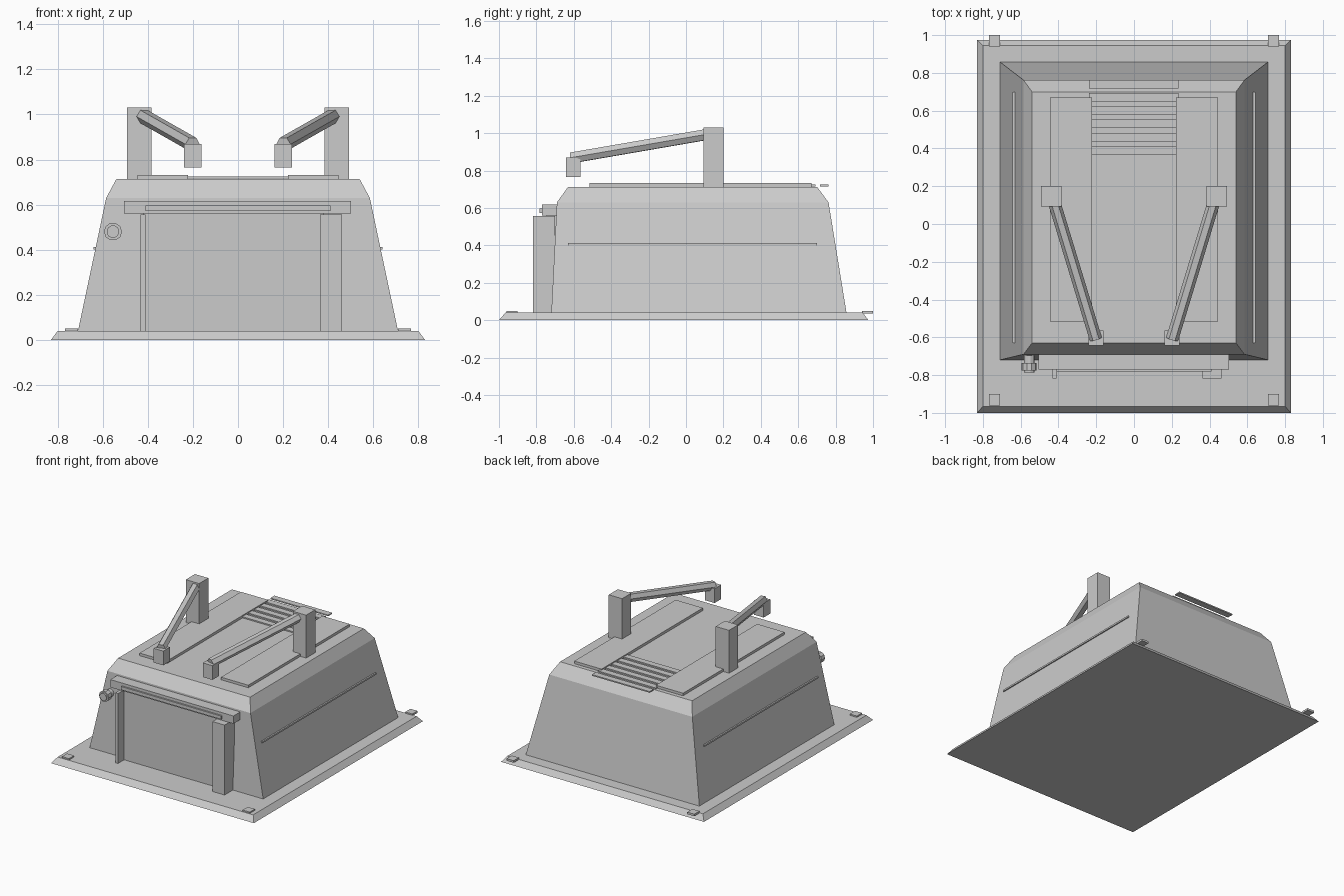
import bpy, bmesh, math
from mathutils import Vector

if "Cube" in bpy.data.objects:
    bpy.data.objects.remove(bpy.data.objects["Cube"])


def obj_from_bm(name, bm):
    bmesh.ops.recalc_face_normals(bm, faces=bm.faces)
    me = bpy.data.meshes.new(name)
    bm.to_mesh(me)
    bm.free()
    ob = bpy.data.objects.new(name, me)
    bpy.context.collection.objects.link(ob)
    return ob


def loft(name, rings):
    """Stack rectangular rings (half_width, y0, y1, z) into a closed solid."""
    bm = bmesh.new()
    loops = [[bm.verts.new(p) for p in ((-w, y0, z), (w, y0, z), (w, y1, z), (-w, y1, z))]
             for w, y0, y1, z in rings]
    bm.faces.new(loops[0])
    bm.faces.new(loops[-1])
    for a, b in zip(loops, loops[1:]):
        for i in range(4):
            j = (i + 1) % 4
            bm.faces.new((a[i], a[j], b[j], b[i]))
    return obj_from_bm(name, bm)


def box(name, x, y, z):
    """Box from (min, max) ranges."""
    bm = bmesh.new()
    bmesh.ops.create_cube(bm, size=1)
    for v in bm.verts:
        v.co = [r[0] + (c + 0.5) * (r[1] - r[0]) for r, c in zip((x, y, z), v.co)]
    return obj_from_bm(name, bm)


def rod(name, a, b, r, sides, spin=0.0):
    """Polygonal rod from a to b; spin=0 puts a corner sideways."""
    a, b = Vector(a), Vector(b)
    d = (b - a).normalized()
    u = d.cross(Vector((0, 0, 1))).normalized()
    w = u.cross(d)
    bm = bmesh.new()
    ends = []
    for p in (a, b):
        ends.append([bm.verts.new(p + r * (u * math.cos(t) + w * math.sin(t)))
                     for t in (spin + 2 * math.pi * i / sides for i in range(sides))])
        bm.faces.new(ends[-1])
    for i in range(sides):
        j = (i + 1) % sides
        bm.faces.new((ends[0][i], ends[0][j], ends[1][j], ends[1][i]))
    return obj_from_bm(name, bm)


# Base plate with sloped rim, and tapered housing with chamfered roof
loft("base_plate", [(0.83, -1.0, 0.975, 0), (0.80, -0.965, 0.945, 0.04)])
loft("housing", [(0.71, -0.72, 0.858, 0.04), (0.585, -0.69, 0.762, 0.63), (0.54, -0.63, 0.70, 0.713)])

# Mirrored parts
for s, side in ((-1, "left"), (1, "right")):
    def mx(a, b):
        return sorted((s * a, s * b))
    # Corner tabs
    box(f"front_tab_{side}", mx(0.71, 0.768), (-0.96, -0.90), (0.035, 0.05))
    box(f"rear_tab_{side}", mx(0.71, 0.768), (0.94, 1.0), (0.035, 0.05))
    # Side trim and roof panel
    box(f"side_trim_{side}", mx(0.62, 0.642), (-0.63, 0.70), (0.40, 0.412))
    box(f"roof_panel_{side}", mx(0.222, 0.445), (-0.515, 0.67), (0.70, 0.732))
    # Roof post, hexagonal arm and hanging tip
    box(f"arm_post_{side}", mx(0.383, 0.492), (0.093, 0.20), (0.70, 1.03))
    rod(f"arm_{side}", (s * 0.433, 0.15, 0.999), (s * 0.202, -0.61, 0.868), 0.033, 6)
    box(f"arm_tip_{side}", mx(0.162, 0.24), (-0.642, -0.565), (0.765, 0.87))

# Rear roof vent slats
for i in range(6):
    y = 0.39 + 0.07 * i
    box(f"vent_slat_{i + 1}", (-0.237, 0.235), (y - 0.023, y + 0.023), (0.715, 0.724))

# Front door, header and door posts
box("door_panel", (-0.42, 0.38), (-0.745, -0.66), (0.04, 0.57))
box("door_header", (-0.505, 0.502), (-0.77, -0.66), (0.56, 0.617))
box("header_bar", (-0.41, 0.41), (-0.782, -0.76), (0.572, 0.596))
box("door_post_left", (-0.432, -0.41), (-0.817, -0.70), (0.04, 0.557))
box("door_post_right", (0.363, 0.462), (-0.817, -0.70), (0.04, 0.557))

# Round knob beside the door
rod("knob_stem", (-0.555, -0.66, 0.48), (-0.555, -0.785, 0.48), 0.028, 12, math.pi / 12)
rod("knob_ring", (-0.555, -0.735, 0.48), (-0.555, -0.775, 0.48), 0.04, 10)
